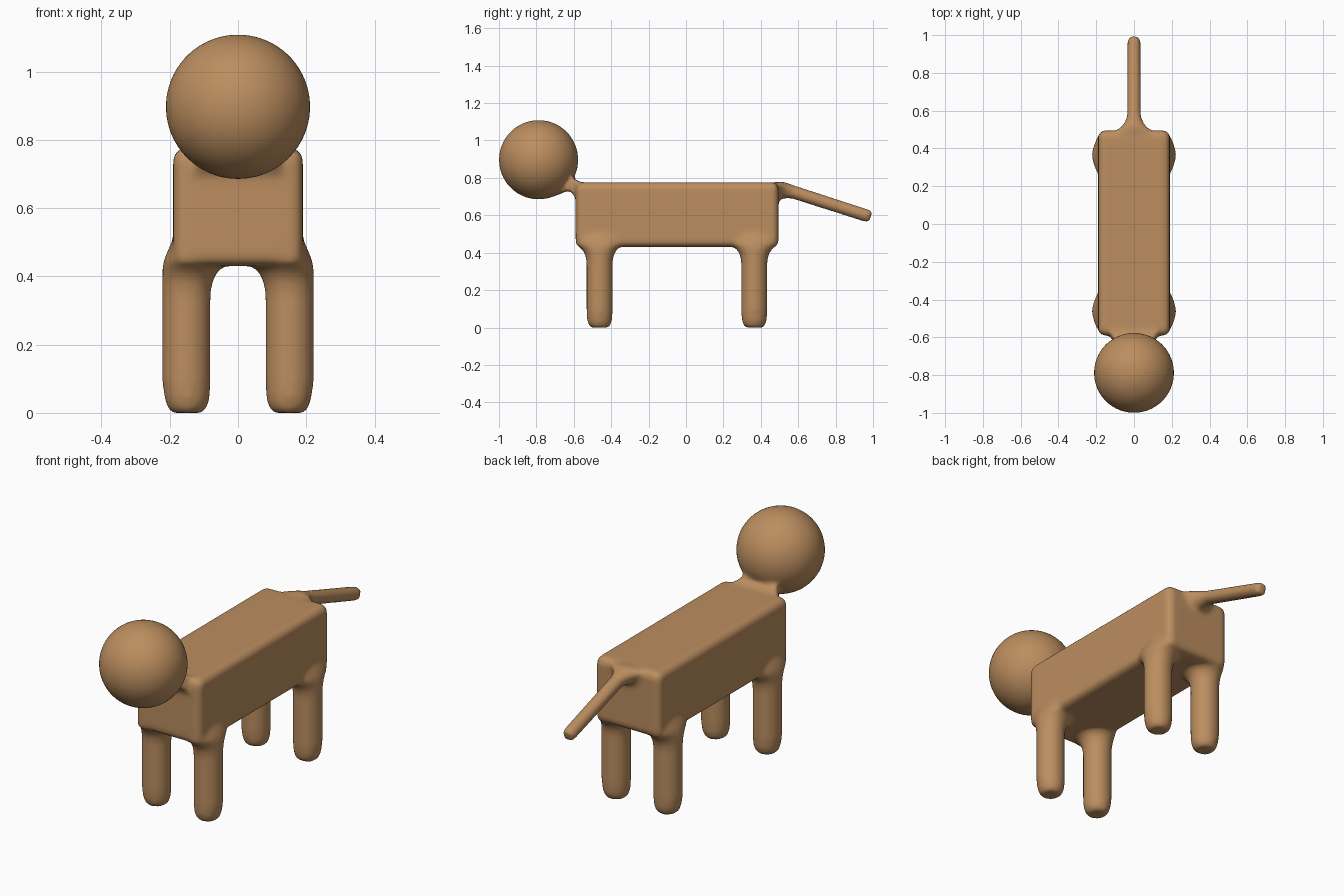
import bpy, bmesh, math
from mathutils import Matrix, Vector

if "Cube" in bpy.data.objects:
    bpy.data.objects.remove(bpy.data.objects["Cube"])

fur = bpy.data.materials.new("tan fur")
fur.diffuse_color = (0.50, 0.27, 0.115, 1)
fur.use_nodes = True
fur.node_tree.nodes["Principled BSDF"].inputs["Base Color"].default_value = fur.diffuse_color
parts = []


def finish(name, bm):
    bmesh.ops.recalc_face_normals(bm, faces=bm.faces[:])
    me = bpy.data.meshes.new(name)
    bm.to_mesh(me)
    bm.free()
    ob = bpy.data.objects.new(name, me)
    bpy.context.collection.objects.link(ob)
    me.materials.append(fur)
    parts.append(ob)
    return ob


def lathe(name, profile, matrix, n=32):
    """Limb along local z; profile rows are (z, radius, radius on the +x side)."""
    bm = bmesh.new()
    rings = []
    for z, r, out in profile:
        ring = []
        for i in range(n):
            a = 2 * math.pi * i / n
            c = math.cos(a)
            p = Vector(((out if c > 0 else r) * c, r * math.sin(a), z))
            ring.append(bm.verts.new(matrix @ p))
        rings.append(ring)
    for a, b in zip(rings, rings[1:]):
        for i in range(n):
            j = (i + 1) % n
            bm.faces.new((a[i], a[j], b[j], b[i]))
    bm.faces.new(rings[0])
    bm.faces.new(rings[-1])
    finish(name, bm)


# Torso: rounded box
bm = bmesh.new()
bmesh.ops.create_cube(bm, size=1, matrix=Matrix.Translation((0, -0.0475, 0.603))
                      @ Matrix.Diagonal((0.38, 1.085, 0.346, 1)))
bmesh.ops.bevel(bm, geom=bm.edges[:], offset=0.035, segments=4, profile=0.5, affect='EDGES')
torso = finish("torso", bm)

# Head
bm = bmesh.new()
bmesh.ops.create_uvsphere(bm, u_segments=64, v_segments=32, radius=0.212,
                          matrix=Matrix.Translation((0, -0.788, 0.897)))
finish("head", bm)

# Neck: side profile (y, z, half width), filling between head and torso
neck = [(-0.63, 0.85, 0.06), (-0.612, 0.81, 0.10), (-0.59, 0.787, 0.12),
        (-0.55, 0.775, 0.13), (-0.55, 0.70, 0.13), (-0.59, 0.69, 0.13),
        (-0.61, 0.725, 0.12), (-0.64, 0.73, 0.10), (-0.67, 0.715, 0.07),
        (-0.71, 0.70, 0.03), (-0.72, 0.80, 0.08)]
bm = bmesh.new()
left = [bm.verts.new((-w, y, z)) for y, z, w in neck]
right = [bm.verts.new((w, y, z)) for y, z, w in neck]
caps = [bm.faces.new(left), bm.faces.new(right)]
for i in range(len(neck)):
    j = (i + 1) % len(neck)
    bm.faces.new((left[i], left[j], right[j], right[i]))
bmesh.ops.triangulate(bm, faces=caps)
finish("neck", bm)

# Legs: rounded foot, straight shaft, flared top blending into the belly
leg = [(0.0, 0.045, 0.045), (0.012, 0.058, 0.055), (0.04, 0.067, 0.065),
       (0.09, 0.07, 0.072), (0.35, 0.07, 0.072), (0.385, 0.076, 0.072),
       (0.41, 0.088, 0.072), (0.428, 0.105, 0.071), (0.445, 0.13, 0.068),
       (0.48, 0.125, 0.054), (0.52, 0.10, 0.035)]
for side in (-1, 1):
    for y, end in ((-0.462, "front"), (0.365, "back")):
        turn = Matrix.Rotation(math.pi if side < 0 else 0, 4, 'Z')
        lathe(f"{end}_leg", leg, Matrix.Translation((side * 0.15, y, 0)) @ turn)

# Tail: flared root, thin shaft sloping down and back
start, tip = Vector((0, 0.46, 0.762)), Vector((0, 0.985, 0.592))
axis = (tip - start).normalized()
up = Vector((1, 0, 0)).cross(axis)
frame = Matrix((up, axis.cross(up), axis)).transposed().to_4x4()
length = (tip - start).length
tail = [(0, 0.10, 0.015), (0.035, 0.10, 0.03), (0.05, 0.075, 0.036), (0.08, 0.05, 0.036),
        (0.12, 0.037, 0.035), (length - 0.02, 0.035, 0.035), (length + 0.003, 0.030, 0.030)]
lathe("tail", tail, Matrix.Translation(start) @ frame, 16)

# Fuse everything into one soft skin
bpy.ops.object.select_all(action='DESELECT')
for ob in parts:
    ob.select_set(True)
bpy.context.view_layer.objects.active = torso
bpy.ops.object.join()
torso.name = "animal_skin"
fuse = torso.modifiers.new("fuse", 'REMESH')
fuse.mode = 'VOXEL'
fuse.voxel_size = 0.011
fuse.use_smooth_shade = True
soft = torso.modifiers.new("soften", 'SMOOTH')
soft.factor = 0.5
soft.iterations = 8
